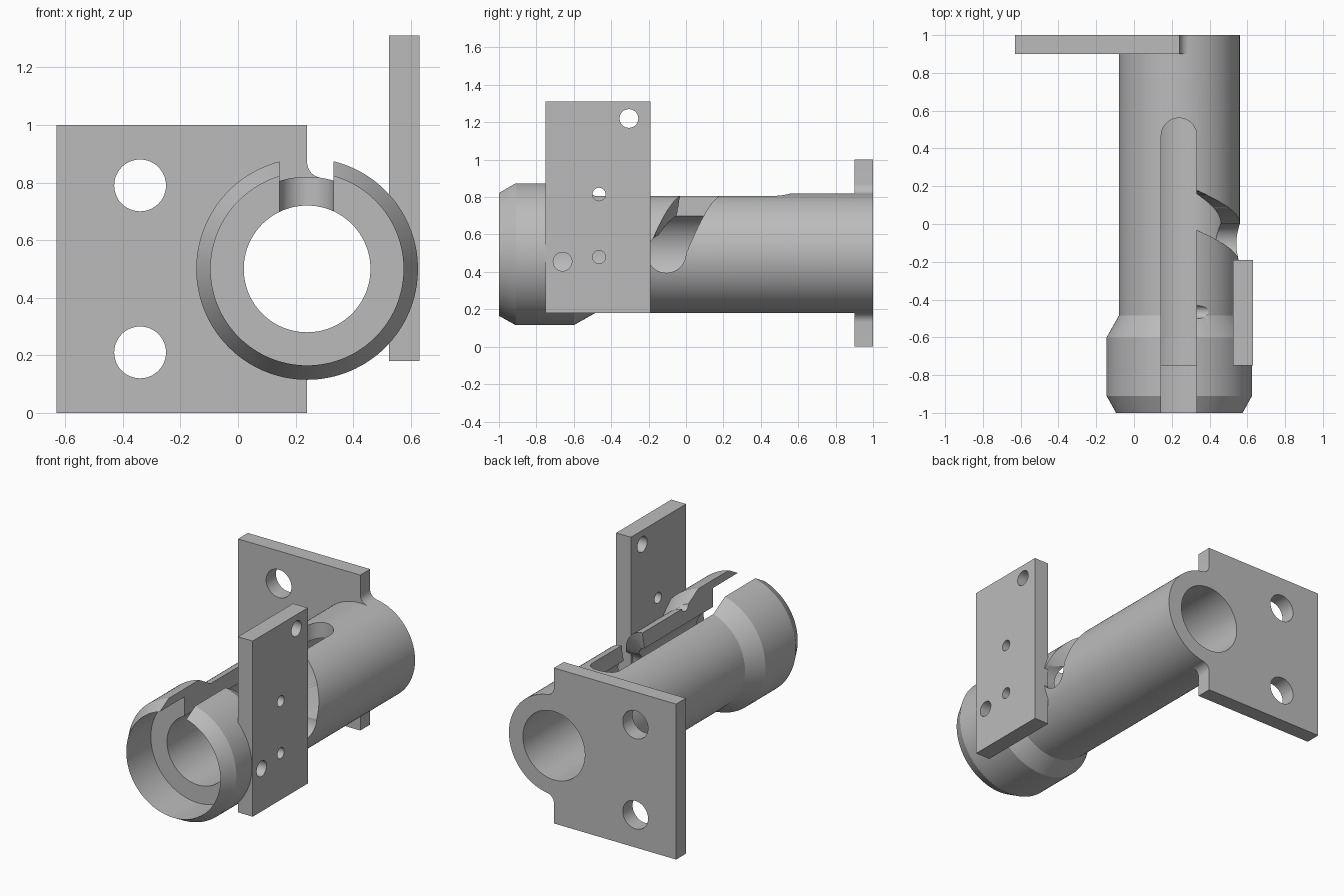
import bpy, bmesh, math
from mathutils import Matrix, Vector

cube = bpy.data.objects.get("Cube")
if cube:
    bpy.data.objects.remove(cube, do_unlink=True)

AX, AZ = 0.24, 0.5          # barrel axis
R, BORE = 0.32, 0.22        # barrel radii

grey = bpy.data.materials.new("plain_grey")
grey.use_nodes = True
colour = (0.5, 0.5, 0.5, 1)
grey.diffuse_color = colour
grey.node_tree.nodes["Principled BSDF"].inputs["Base Color"].default_value = colour


def finish(name, bm):
    bmesh.ops.recalc_face_normals(bm, faces=bm.faces)
    mesh = bpy.data.meshes.new(name)
    bm.to_mesh(mesh)
    bm.free()
    mesh.materials.append(grey)
    ob = bpy.data.objects.new(name, mesh)
    bpy.context.collection.objects.link(ob)
    return ob


def box(name, x, y, z):
    bm = bmesh.new()
    size = Matrix.Diagonal((x[1] - x[0], y[1] - y[0], z[1] - z[0], 1))
    mid = Vector((sum(x) / 2, sum(y) / 2, sum(z) / 2))
    bmesh.ops.create_cube(bm, size=1, matrix=Matrix.Translation(mid) @ size)
    return finish(name, bm)


def rod(name, axis, start, end, radius, segments=48):
    """Cylinder along an axis letter, from start to end point."""
    turn = {"X": Matrix.Rotation(math.pi / 2, 4, "Y"),
            "Y": Matrix.Rotation(math.pi / 2, 4, "X"),
            "Z": Matrix.Identity(4)}[axis]
    a, b = Vector(start), Vector(end)
    bm = bmesh.new()
    bmesh.ops.create_cone(bm, cap_ends=True, segments=segments, radius1=radius, radius2=radius,
                          depth=(b - a).length, matrix=Matrix.Translation((a + b) / 2) @ turn)
    return finish(name, bm)


def sweep(name, rings, closed):
    """Skin a list of equal rings; closed joins last to first, else caps the ends."""
    bm = bmesh.new()
    rows = [[bm.verts.new(p) for p in ring] for ring in rings]
    n = len(rows[0])
    for i in range(len(rows) - (0 if closed else 1)):
        a, b = rows[i], rows[(i + 1) % len(rows)]
        for j in range(n):
            k = (j + 1) % n
            bm.faces.new((a[j], a[k], b[k], b[j]))
    if not closed:
        bm.faces.new(rows[0])
        bm.faces.new(rows[-1])
    return finish(name, bm)


def around(radius, y, angle):
    return (AX + radius * math.cos(angle), y, AZ + radius * math.sin(angle))


def cut(ob, cutters):
    for c in cutters:
        c.hide_render = True
        m = ob.modifiers.new("cut", "BOOLEAN")
        m.operation, m.solver, m.object = "DIFFERENCE", "EXACT", c
        bpy.context.view_layer.objects.active = ob
        bpy.ops.object.modifier_apply(modifier=m.name)


# Barrel with chamfered collar, counterbore and through bore
profile = [(0.335, -1), (0.385, -0.91), (0.385, -0.6), (R, -0.485), (R, 1),
           (BORE, 1), (BORE, -0.75), (0.335, -0.75)]
barrel = sweep("barrel", [[around(r, y, math.tau * i / 128) for r, y in profile]
                          for i in range(128)], True)

# Backing flange with concave fillets running into the barrel
f = 0.055
h = math.sqrt((R + f) ** 2 - f ** 2)
end = math.atan2(h, f)
fillet = [(AX + f - f * math.cos(end * i / 10), AZ + h - f * math.sin(end * i / 10))
          for i in range(11)]
outline = [(-0.63, 0), (-0.63, 1), (AX, 1)] + fillet
outline += [(x, 1 - z) for x, z in reversed(fillet)] + [(AX, 0)]
flange = sweep("flange", [[(x, y, z) for x, z in outline] for y in (0.9, 1)], False)

# Upright side plate
side_plate = box("side_plate", (0.525, 0.63), (-0.75, -0.19), (0.18, 1.31))

# Straight keyway along the top with a round end
SX, SW, SY = 0.238, 0.094, 0.467
keyway = [box("keyway_cutter", (SX - SW, SX + SW), (-1.1, SY), (AZ, 1.1)),
          rod("keyway_end_cutter", "Z", (SX, SY, AZ), (SX, SY, 1.1), SW)]

# Helical slot from the side up to the keyway, round at its lower end
W, Y0, RISE = 0.105, -0.105, 0.18
rings = []
for i in range(33):
    t = math.radians(86) * i / 32
    y = Y0 + RISE * t / math.radians(74)
    rings.append([around(r, y + s * W, t) for r, s in
                  ((0.15, -1), (0.5, -1), (0.5, 1), (0.15, 1))])
helix = [sweep("helix_cutter", rings, False),
         rod("helix_end_cutter", "X", (AX + 0.1, Y0, AZ), (0.8, Y0, AZ), W)]

# Cross holes through the side plate and the near barrel wall
holes = [rod("cross_hole_cutter", "X", (0.28, y, z), (0.8, y, z), r, 32)
         for y, z, r in ((-0.305, 1.22, 0.05), (-0.465, 0.815, 0.035),
                         (-0.465, 0.48, 0.035), (-0.66, 0.455, 0.05))]

# Mounting holes and barrel seat in the flange
mounts = [rod("mount_hole_cutter", "Y", (-0.34, 0.8, z), (-0.34, 1.1, z), 0.09)
          for z in (0.21, 0.79)]
seat = rod("seat_cutter", "Y", (AX, 0.8, AZ), (AX, 1.1, AZ), R - 0.002, 128)

cut(barrel, keyway + helix + holes)
cut(flange, mounts + [seat])
cut(side_plate, holes)
for c in keyway + helix + holes + mounts + [seat]:
    bpy.data.objects.remove(c, do_unlink=True)

# Smooth round surfaces, crisp edges
for ob in (barrel, flange, side_plate):
    bpy.ops.object.select_all(action="DESELECT")
    ob.select_set(True)
    bpy.context.view_layer.objects.active = ob
    bpy.ops.object.shade_smooth_by_angle(angle=math.radians(25))
